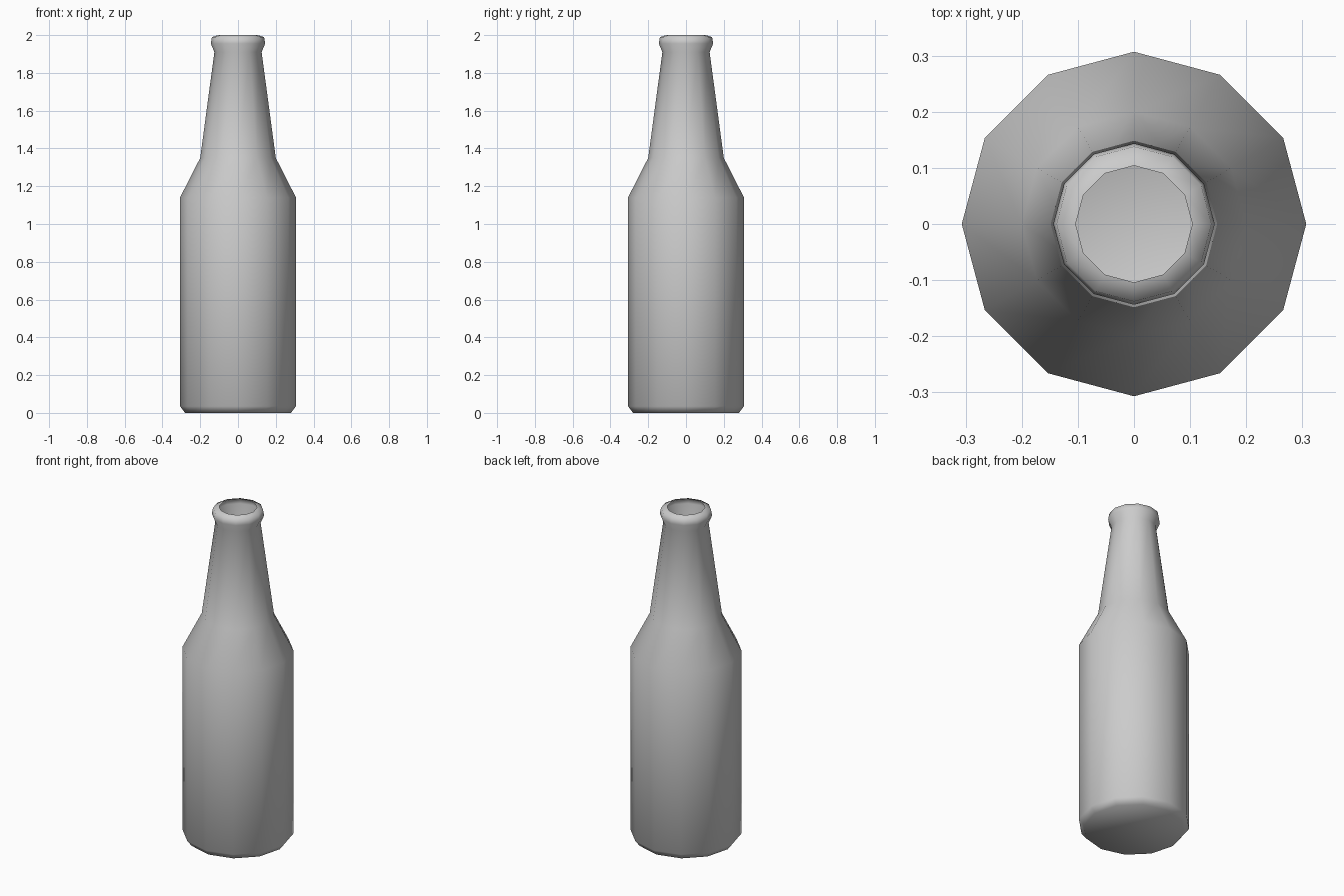
import bpy, bmesh
from math import cos, sin, tau

if "Cube" in bpy.data.objects:
    bpy.data.objects.remove(bpy.data.objects["Cube"])

SIDES = 12
# (radius, height) from base edge up to the mouth
PROFILE = [(0.28, 0.0), (0.307, 0.035), (0.307, 1.14), (0.2, 1.35),
           (0.125, 1.91), (0.144, 1.955), (0.138, 1.99), (0.104, 2.0)]

bm = bmesh.new()
rings = [[bm.verts.new((r * cos(tau * i / SIDES), r * sin(tau * i / SIDES), z))
          for i in range(SIDES)] for r, z in PROFILE]

# Base
bm.faces.new(rings[0][::-1])

# Body, shoulder, neck and lip walls; the mouth stays open
for low, high in zip(rings, rings[1:]):
    for i in range(SIDES):
        j = (i + 1) % SIDES
        bm.faces.new((low[i], low[j], high[j], high[i]))

for face in bm.faces:
    face.smooth = True

mesh = bpy.data.meshes.new("bottle")
bm.to_mesh(mesh)
bm.free()
bpy.context.collection.objects.link(bpy.data.objects.new("bottle", mesh))
